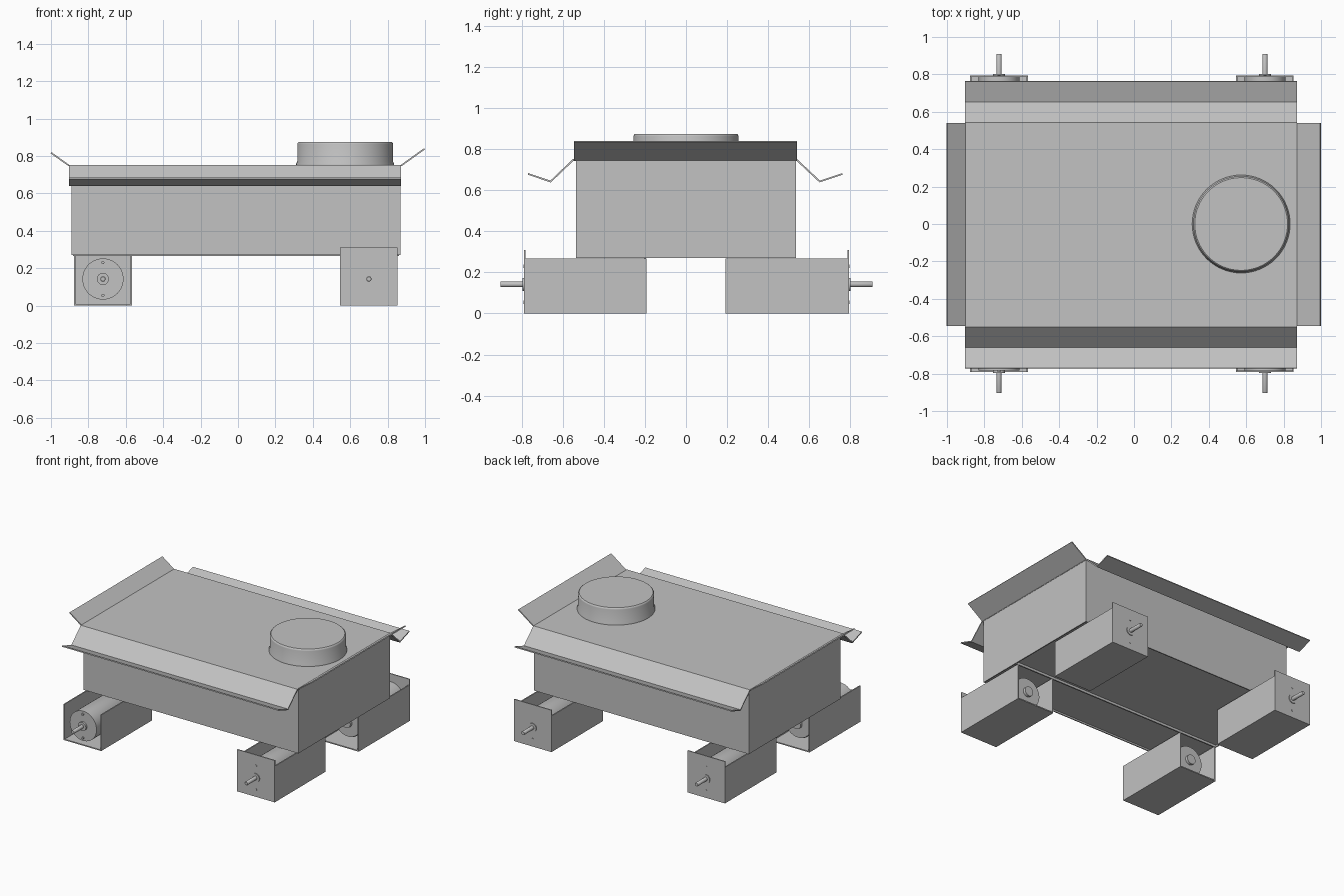
import bpy, bmesh, math
from mathutils import Matrix, Vector

if "Cube" in bpy.data.objects:
    bpy.data.objects.remove(bpy.data.objects["Cube"])

GREY = (0.54, 0.54, 0.54, 1)
mat = bpy.data.materials.new("sheet_grey")
mat.use_nodes = True
mat.diffuse_color = GREY
mat.node_tree.nodes["Principled BSDF"].inputs["Base Color"].default_value = GREY
T = 0.008  # sheet thickness


def finish(name, bm, smooth=False):
    bmesh.ops.recalc_face_normals(bm, faces=bm.faces)
    me = bpy.data.meshes.new(name)
    bm.to_mesh(me)
    bm.free()
    me.materials.append(mat)
    ob = bpy.data.objects.new(name, me)
    bpy.context.collection.objects.link(ob)
    if smooth:
        bpy.ops.object.select_all(action='DESELECT')
        ob.select_set(True)
        bpy.context.view_layer.objects.active = ob
        bpy.ops.object.shade_smooth_by_angle(angle=math.radians(35))
    return ob


def box(name, x, y, z):
    bm = bmesh.new()
    bmesh.ops.create_cube(bm, size=1)
    for v in bm.verts:
        v.co = [(a + b) / 2 + c * (b - a) for (a, b), c in zip((x, y, z), v.co)]
    return finish(name, bm)


def sheet(name, points, move):
    """Extrude an open 3D path into a folded sheet of even thickness."""
    bm = bmesh.new()
    rows = [[bm.verts.new(Vector(p) + Vector(m)) for p in points]
            for m in ((0, 0, 0), move)]
    for i in range(len(points) - 1):
        bm.faces.new((rows[0][i], rows[0][i + 1], rows[1][i + 1], rows[1][i]))
    ob = finish(name, bm)
    mod = ob.modifiers.new("thickness", 'SOLIDIFY')
    mod.thickness = T
    mod.offset = 0
    mod.use_even_offset = True
    return ob


def turned(name, profile, matrix, steps=48):
    """Spin a (radius, height) profile about its own z axis."""
    bm = bmesh.new()
    verts = [bm.verts.new((r, 0, h)) for r, h in profile]
    edges = [bm.edges.new(p) for p in zip(verts, verts[1:])]
    bmesh.ops.spin(bm, geom=verts + edges, cent=(0, 0, 0), axis=(0, 0, 1),
                   angle=math.tau, steps=steps)
    bmesh.ops.remove_doubles(bm, verts=bm.verts, dist=0.0005)
    bmesh.ops.transform(bm, matrix=matrix, verts=bm.verts)
    return finish(name, bm, True)


# Main housing: four thin walls and a slightly recessed floor
X0, X1, Y0, Y1 = -0.89, 0.87, -0.535, 0.535
for name, y in (("front", Y0), ("back", Y1 - T)):
    box(name + "_wall", (X0, X1), (y, y + T), (0.27, 0.745))
for name, x in (("left", X1 - T), ("right", X0)):
    box(name + "_wall", (x, x + T), (Y0, Y1), (0.27, 0.745))
box("floor", (X0 + T, X1 - T), (Y0 + T, Y1 - T), (0.282, 0.29))
box("floor_rail", (X0 + T, X1 - T), (-0.205, -0.195), (0.265, 0.283))

# Folded lid with gutters along front and back, and raised end flaps
lid = [(-0.77, 0.68), (-0.66, 0.643), (-0.55, 0.748),
       (0.54, 0.748), (0.652, 0.643), (0.762, 0.68)]
sheet("lid", [(-0.903, y, z) for y, z in lid], (1.775, 0, 0))
for name, a, b in (("right", (-0.903, 0.748), (-1.0, 0.817)),
                   ("left", (0.872, 0.748), (0.997, 0.838))):
    sheet(name + "_flap", [(x, -0.545, z) for x, z in (a, b)], (0, 1.085, 0))

# Round cap on the lid
turned("round_cap", [(0, 0), (0.262, 0), (0.262, 0.008), (0.256, 0.02), (0.256, 0.113),
                     (0.254, 0.12), (0.248, 0.125), (0, 0.125)],
       Matrix.Translation((0.573, 0, 0.75)), 64)

# Four motors in open-topped brackets
AXLE = 0.142
for cx, cy, side, plated in ((0.70, 0.795, "back_left", True),
                             (-0.722, 0.795, "back_right", True),
                             (0.70, -0.79, "front_left", True),
                             (-0.722, -0.79, "front_right", False)):
    s = 1 if cy > 0 else -1
    w = 0.15
    # trough
    sheet(side + "_bracket",
          [(cx - w, s * 0.193, 0.267), (cx - w, s * 0.193, T / 2),
           (cx + w, s * 0.193, T / 2), (cx + w, s * 0.193, 0.267)],
          (0, cy - s * 0.193, 0))
    # end plate with clipped lower corners
    if plated:
        bm = bmesh.new()
        outline = [(-w - T / 2, 0.31), (-w - T / 2, 0.012), (-w + 0.008, 0),
                   (w - 0.008, 0), (w + T / 2, 0.012), (w + T / 2, 0.31)]
        face = bm.faces.new([bm.verts.new((cx + x, cy - s * T, z)) for x, z in outline])
        ext = bmesh.ops.extrude_face_region(bm, geom=[face])["geom"]
        bmesh.ops.translate(bm, vec=(0, s * T, 0),
                            verts=[v for v in ext if isinstance(v, bmesh.types.BMVert)])
        finish(side + "_plate", bm)
    # motor can with boss and shaft, lying along y and pointing outward
    lay = (Matrix.Translation((cx, cy, AXLE))
           @ Matrix.Rotation(-s * math.pi / 2, 4, 'X'))
    turned(side + "_motor", [(0, -0.53), (0.035, -0.53), (0.035, -0.51), (0.105, -0.51),
                             (0.11, -0.5), (0.11, -T), (0, -T)], lay)
    turned(side + "_boss", [(0, -T), (0.032, -T), (0.032, 0.006), (0, 0.006)], lay, 32)
    turned(side + "_shaft", [(0, 0), (0.014, 0), (0.014, 0.111), (0.012, 0.114),
                             (0, 0.114)], lay, 24)
    for dz, label in ((0.088, "upper"), (-0.088, "lower")):
        turned(side + "_" + label + "_screw",
               [(0, -T), (0.008, -T), (0.008, 0.002), (0, 0.002)],
               Matrix.Translation((0, 0, dz)) @ lay, 16)
